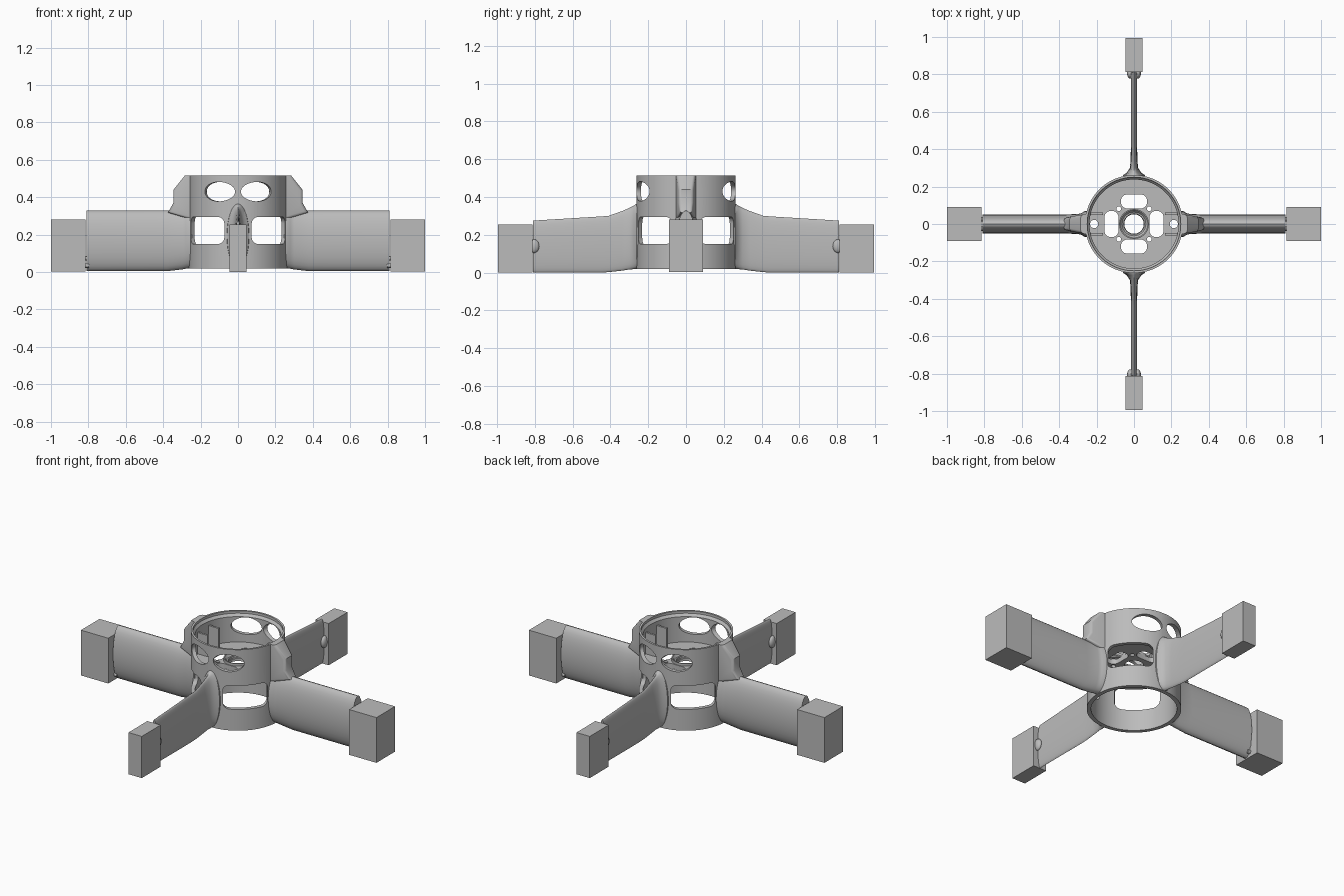
import bpy, bmesh
from math import sin, cos, pi, radians
from mathutils import Matrix, Vector

if "Cube" in bpy.data.objects:
    bpy.data.objects.remove(bpy.data.objects["Cube"])

grey = bpy.data.materials.new("plain grey")
grey.use_nodes = True
grey.diffuse_color = (0.5, 0.5, 0.5, 1)
grey.node_tree.nodes["Principled BSDF"].inputs["Base Color"].default_value = (0.5, 0.5, 0.5, 1)


def make(name, bm, turn=0.0, smooth=True):
    """Turn a bmesh into an object, rotated about the hub axis."""
    bmesh.ops.recalc_face_normals(bm, faces=bm.faces)
    bm.transform(Matrix.Rotation(turn, 4, 'Z'))
    mesh = bpy.data.meshes.new(name)
    bm.to_mesh(mesh)
    bm.free()
    mesh.materials.append(grey)
    if smooth:
        mesh.shade_smooth()
        mesh.set_sharp_from_angle(angle=radians(32))
    ob = bpy.data.objects.new(name, mesh)
    bpy.context.scene.collection.objects.link(ob)
    return ob


def box(lo, hi, bevel=0.0, axis=None):
    """Box between two corners; bevel all edges or those along one axis."""
    bm = bmesh.new()
    lo, hi = Vector(lo), Vector(hi)
    bmesh.ops.create_cube(bm, size=1, matrix=Matrix.Translation((lo + hi) / 2)
                          @ Matrix.Diagonal((*(hi - lo), 1)))
    if bevel:
        edges = [e for e in bm.edges if axis is None
                 or abs(e.verts[0].co[axis] - e.verts[1].co[axis]) > 1e-4]
        bmesh.ops.bevel(bm, geom=edges, offset=bevel, segments=6, affect='EDGES', profile=0.5)
    return bm


def disc(centre, rx, ry, depth, along_x=False, sides=40):
    """Elliptical cylinder along z, or along x."""
    bm = bmesh.new()
    m = Matrix.Translation(centre)
    if along_x:
        m = m @ Matrix.Rotation(pi / 2, 4, 'Y')
    bmesh.ops.create_cone(bm, cap_ends=True, segments=sides, radius1=1, radius2=1, depth=depth,
                          matrix=m @ Matrix.Diagonal((rx, ry, 1, 1)))
    return bm


def revolve(profile, sides=96):
    """Closed ring from (radius, height) points."""
    bm = bmesh.new()
    rings = [[bm.verts.new((r * cos(2 * pi * i / sides), r * sin(2 * pi * i / sides), z))
              for i in range(sides)] for r, z in profile]
    for a, b in zip(rings, rings[1:] + rings[:1]):
        for i in range(sides):
            j = (i + 1) % sides
            bm.faces.new((a[i], a[j], b[j], b[i]))
    return bm


def loft(sections, sides=32):
    """Arm along x from (distance, half width, bottom, top) oval sections."""
    bm = bmesh.new()
    rings = []
    for x, w, lo, hi in sections:
        ring = []
        for i in range(sides):
            t = 2 * pi * i / sides
            ring.append(bm.verts.new((x, w * sin(t), (lo + hi) / 2 + (hi - lo) / 2 * cos(t))))
        rings.append(ring)
    for a, b in zip(rings, rings[1:]):
        for i in range(sides):
            j = (i + 1) % sides
            bm.faces.new((a[i], a[j], b[j], b[i]))
    bm.faces.new(rings[0])
    bm.faces.new(rings[-1])
    return bm


def cut(ob, cutters):
    """Subtract cutters, bake the result and delete the cutters."""
    for c in cutters:
        c.hide_render = True
        mod = ob.modifiers.new("cut", 'BOOLEAN')
        mod.operation, mod.solver, mod.object = 'DIFFERENCE', 'EXACT', c
    deps = bpy.context.evaluated_depsgraph_get()
    mesh = bpy.data.meshes.new_from_object(ob.evaluated_get(deps))
    ob.modifiers.clear()
    ob.data = mesh
    mesh.shade_smooth()
    mesh.set_sharp_from_angle(angle=radians(32))
    for c in cutters:
        bpy.data.objects.remove(c)


# Hub shell with round ports above and wide windows below
hub = make("hub_shell", revolve([(.262, .02), (.262, .515), (.25, .515), (.25, .50),
                                 (.238, .485), (.238, .02)]))
cutters = []
for k in range(4):
    cutters.append(make("window_cutter", box((.15, -.126, .15), (.32, .126, .295), .035, 0),
                        radians(45 + 90 * k)))
for a in (67, 113, 247, 293):
    cutters.append(make("port_cutter", disc((.25, 0, .43), .052, .088, .16, True), radians(a)))
cut(hub, cutters)

# Hub floor with slots, screw holes and a central opening
floor = make("hub_floor", disc((0, 0, .315), .245, .245, .03, sides=96))
cutters = [make("centre_cutter", disc((0, 0, .315), .055, .055, .1))]
for k in range(4):
    a = k * pi / 2
    cutters.append(make("slot_cutter", box((.083, -.07, .25), (.158, .07, .4), .034, 2), a))
    cutters.append(make("screw_cutter", disc((.115, 0, .315), .013, .013, .1, sides=16), a + pi / 4))
    if k % 2 == 0:
        cutters.append(make("cable_cutter", disc((.213, 0, .315), .022, .022, .1, sides=24), a))
cut(floor, cutters)
make("centre_boss", revolve([(.08, .30), (.08, .345), (.074, .345), (.052, .315), (.052, .30)], 48))

for side, turn in (("left", 0), ("right", pi)):
    # Broad arm with flared root
    make(side + "_arm", loft([(.245, .07, .02, .35), (.265, .068, .02, .35), (.28, .058, .018, .34),
                              (.30, .053, .014, .332), (.38, .051, .005, .328),
                              (.81, .051, .005, .328)]), turn)
    make(side + "_end_block", box((.815, -.09, .003), (1, .09, .28)), turn, False)
    for y in (-.025, .025):
        for z in (.035, .075):
            make(side + "_stud", disc((.808, y, z), .012, .012, .024, True, 16), turn)
    # Chamfered rib running up the hub
    bm = bmesh.new()
    outline = [(.25, .515), (.285, .515), (.345, .44), (.345, .37), (.375, .318), (.25, .28)]
    face = bm.faces.new([bm.verts.new((x, -.055, z)) for x, z in outline])
    new = bmesh.ops.extrude_face_region(bm, geom=[face])["geom"]
    for v in new:
        if isinstance(v, bmesh.types.BMVert):
            v.co.y = .055
    for v in bm.verts:
        v.co.y *= 1 - max(0, v.co.x - .25) * 3.2
    long_edges = [e for e in bm.edges if e.verts[0].co.y * e.verts[1].co.y > 0
                  and max(v.co.x for v in e.verts) > .3]
    bmesh.ops.recalc_face_normals(bm, faces=bm.faces)
    bmesh.ops.bevel(bm, geom=long_edges, offset=.014, segments=3, affect='EDGES', profile=0.5)
    make(side + "_rib", bm, turn)
    # Upright guide plates inside the hub
    for y in (-.055, .055):
        make(side + "_guide_plate", box((.165, y - .006, .325), (.236, y + .006, .46)), turn, False)

for side, turn in (("back", pi / 2), ("front", -pi / 2)):
    # Thin fin arm with flared root
    make(side + "_arm", loft([(.245, .062, .02, .37), (.262, .058, .02, .365), (.275, .038, .018, .355),
                              (.30, .022, .016, .342), (.34, .018, .01, .325), (.41, .017, .002, .30),
                              (.45, .017, 0, .297), (.81, .017, 0, .275)]), turn)
    make(side + "_end_block", box((.812, -.045, 0), (.995, .045, .255)), turn, False)
    # Round mounting bosses beside the fin tip
    for y in (-.02, .02):
        bm = bmesh.new()
        bmesh.ops.create_uvsphere(bm, u_segments=20, v_segments=12, radius=1,
                                  matrix=Matrix.Translation((.805, y, .14))
                                  @ Matrix.Diagonal((.028, .017, .036, 1)))
        make(side + "_boss", bm, turn)
